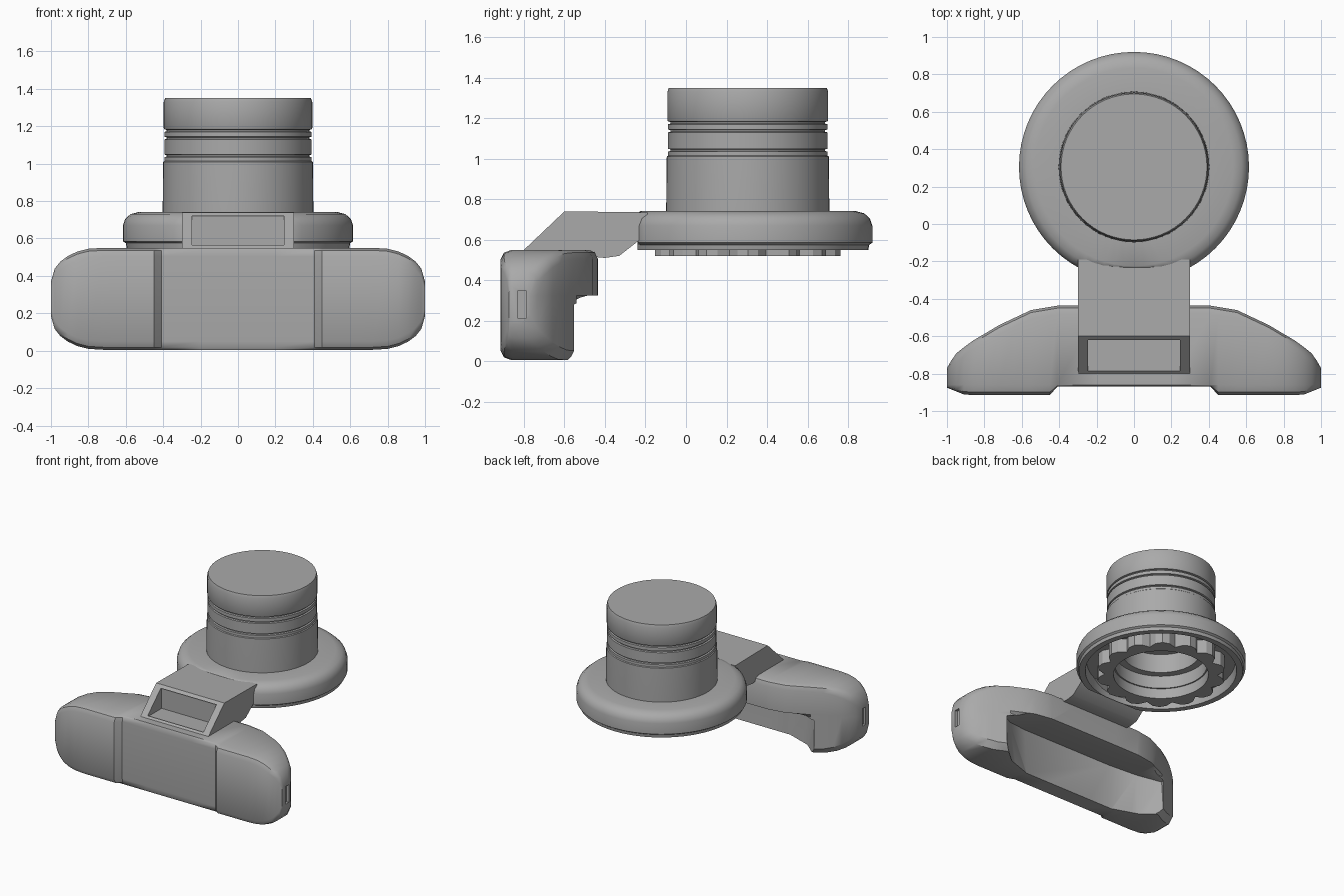
import bpy, bmesh, math

cube = bpy.data.objects.get("Cube")
if cube:
    bpy.data.objects.remove(cube, do_unlink=True)

grey = bpy.data.materials.new("plain_grey")
grey.use_nodes = True
grey.diffuse_color = (0.4, 0.4, 0.4, 1)
grey.node_tree.nodes["Principled BSDF"].inputs["Base Color"].default_value = (0.4, 0.4, 0.4, 1)

CENTRE_Y = 0.305


def finish(name, bm, angle=30):
    bmesh.ops.remove_doubles(bm, verts=bm.verts, dist=1e-5)
    bmesh.ops.recalc_face_normals(bm, faces=bm.faces)
    mesh = bpy.data.meshes.new(name)
    bm.to_mesh(mesh)
    bm.free()
    mesh.materials.append(grey)
    ob = bpy.data.objects.new(name, mesh)
    bpy.context.collection.objects.link(ob)
    smooth(ob, angle)
    return ob


def smooth(ob, angle=30):
    bpy.ops.object.select_all(action='DESELECT')
    ob.select_set(True)
    bpy.context.view_layer.objects.active = ob
    bpy.ops.object.shade_smooth_by_angle(angle=math.radians(angle))


def loft(name, rings, closed=False, angle=30):
    """Bridge equal-length closed rings of points."""
    bm = bmesh.new()
    loops = [[bm.verts.new(p) for p in ring] for ring in rings]
    pairs = list(zip(loops, loops[1:]))
    if closed:
        pairs.append((loops[-1], loops[0]))
    else:
        bm.faces.new(loops[0])
        bm.faces.new(loops[-1])
    for a, b in pairs:
        for i in range(len(a)):
            j = (i + 1) % len(a)
            bm.faces.new((a[i], a[j], b[j], b[i]))
    return finish(name, bm, angle)


def circle(radius, z, steps=64):
    """Ring of points about the upright axis; radius is a function of the step."""
    turn = 2 * math.pi / steps
    return [(radius(k) * math.cos(turn * k), CENTRE_Y + radius(k) * math.sin(turn * k), z)
            for k in range(steps)]


def lathe(name, profile, closed):
    return loft(name, [circle(lambda k: r, z) for r, z in profile], closed)


def extrude(name, profile, x0, x1):
    """Extrude a (y, z) profile from x0 to x1."""
    return loft(name, [[(x, y, z) for y, z in profile] for x in (x0, x1)])


def cut(target, cutter):
    mod = target.modifiers.new("cut", 'BOOLEAN')
    mod.operation = 'DIFFERENCE'
    mod.solver = 'EXACT'
    mod.object = cutter
    bpy.context.view_layer.objects.active = target
    bpy.ops.object.modifier_apply(modifier=mod.name)
    bpy.data.objects.remove(cutter, do_unlink=True)
    smooth(target, 35)


def lerp(table, x):
    for (x0, v0), (x1, v1) in zip(table, table[1:]):
        if x <= x1:
            return v0 + (v1 - v0) * (x - x0) / (x1 - x0)
    return table[-1][1]


# Wide front bar, lofted from end to end
BACK = [(0, -0.435), (0.4, -0.435), (0.55, -0.46), (0.72, -0.54), (0.88, -0.635), (0.96, -0.7), (1, -0.77)]
FRONT = [(0, -0.87), (0.41, -0.87), (0.45, -0.915), (0.9, -0.915), (1, -0.875)]
EDGE = -0.86


def bar_section(x):
    a, b = abs(x), 0.045
    d = max(0, (a - 0.74) / 0.26)
    drop = 0.18 * (1 - math.sqrt(max(0, 1 - d * d)))
    bottom, top = 0.005 + drop, 0.55 - drop
    front, back = lerp(FRONT, a), lerp(BACK, a)
    low = min(back, -0.54)
    mid = min(0.325, top - b - 0.01)
    round_y = front + 0.3 * (EDGE - front)
    pts = [(front, bottom + b), (front, top - b), (round_y, top - 0.3 * b), (EDGE, top),
           (back - b, top), (back - 0.3 * b, top - 0.3 * b), (back, top - b),
           (back, mid), (low, mid - 0.02), (low, bottom + b),
           (low - b, bottom), (EDGE, bottom), (round_y, bottom + 0.3 * b)]
    return [(x, y, z) for y, z in pts]


half_x = [0.2, 0.41, 0.45, 0.55, 0.64, 0.72, 0.8, 0.86, 0.91, 0.95, 0.98, 1]
stations = [-x for x in reversed(half_x)] + half_x
bar = loft("front_bar", [bar_section(x) for x in stations], angle=35)

# Arched hollow, open behind and below, leaving a front wall, a thick top and two end feet
cavity = []
for x, wall, roof in ((-0.74, -0.57, 0.28), (-0.6, -0.69, 0.34), (-0.4, -0.76, 0.38),
                      (0.4, -0.76, 0.38), (0.6, -0.69, 0.34), (0.74, -0.57, 0.28)):
    lip = min(0.325, roof)
    cavity.append([(x, y, z) for y, z in (
        (wall + 0.03, -0.1), (-0.3, -0.1), (-0.3, lip), (-0.49, lip), (wall, roof))])
cut(bar, loft("cavity_cutter", cavity))

# Small recess in each end of the bar
end_profile = [(-0.83, 0.21), (-0.79, 0.21), (-0.79, 0.35), (-0.83, 0.35)]
for s in (-1, 1):
    cut(bar, extrude("end_cutter", end_profile, s * 0.98, s * 1.05))

# Arm joining the bar to the flange, with a pocket in its sloping front
arm_profile = [(-0.8, 0.53), (-0.8, 0.55), (-0.6, 0.74), (-0.19, 0.735), (-0.19, 0.63),
               (-0.24, 0.59), (-0.33, 0.52), (-0.4, 0.51), (-0.5, 0.52)]
arm = extrude("arm", arm_profile, -0.3, 0.3)
pocket = [(-0.785, 0.556), (-0.61, 0.556), (-0.61, 0.72), (-0.785, 0.72)]
cut(arm, extrude("pocket_cutter", pocket, -0.245, 0.245))

# Round flange, open below, flattened where the arm meets it
flange = lathe("flange", [(0.37, 0.742), (0.53, 0.742), (0.575, 0.73), (0.603, 0.705), (0.615, 0.67),
                          (0.615, 0.585), (0.6, 0.575), (0.595, 0.55), (0.55, 0.55),
                          (0.54, 0.63), (0.37, 0.63)], True)
for v in flange.data.vertices:
    v.co.y = max(v.co.y, -0.24)


# Scalloped ring under the flange
def scallop(k):
    return (0.47, 0.455, 0.41, 0.455)[k % 4]


def bore(k):
    return 0.345


loft("scalloped_ring", [circle(scallop, 0.64, 56), circle(scallop, 0.52, 56),
                        circle(bore, 0.52, 56), circle(bore, 0.64, 56)], closed=True)

# Upright barrel with thin grooves, hollow at the base
barrel = [(0, 0.85), (0.28, 0.85), (0.28, 0.7), (0.335, 0.7), (0.335, 0.6), (0.4, 0.6),
          (0.403, 0.74), (0.4, 1.01), (0.394, 1.015)]
for z in (1.035, 1.13, 1.17):
    barrel += [(0.394, z), (0.382, z + 0.003), (0.382, z + 0.011), (0.394, z + 0.014)]
barrel += [(0.397, 1.19), (0.397, 1.33), (0.39, 1.35), (0, 1.35)]
lathe("barrel", barrel, False)
